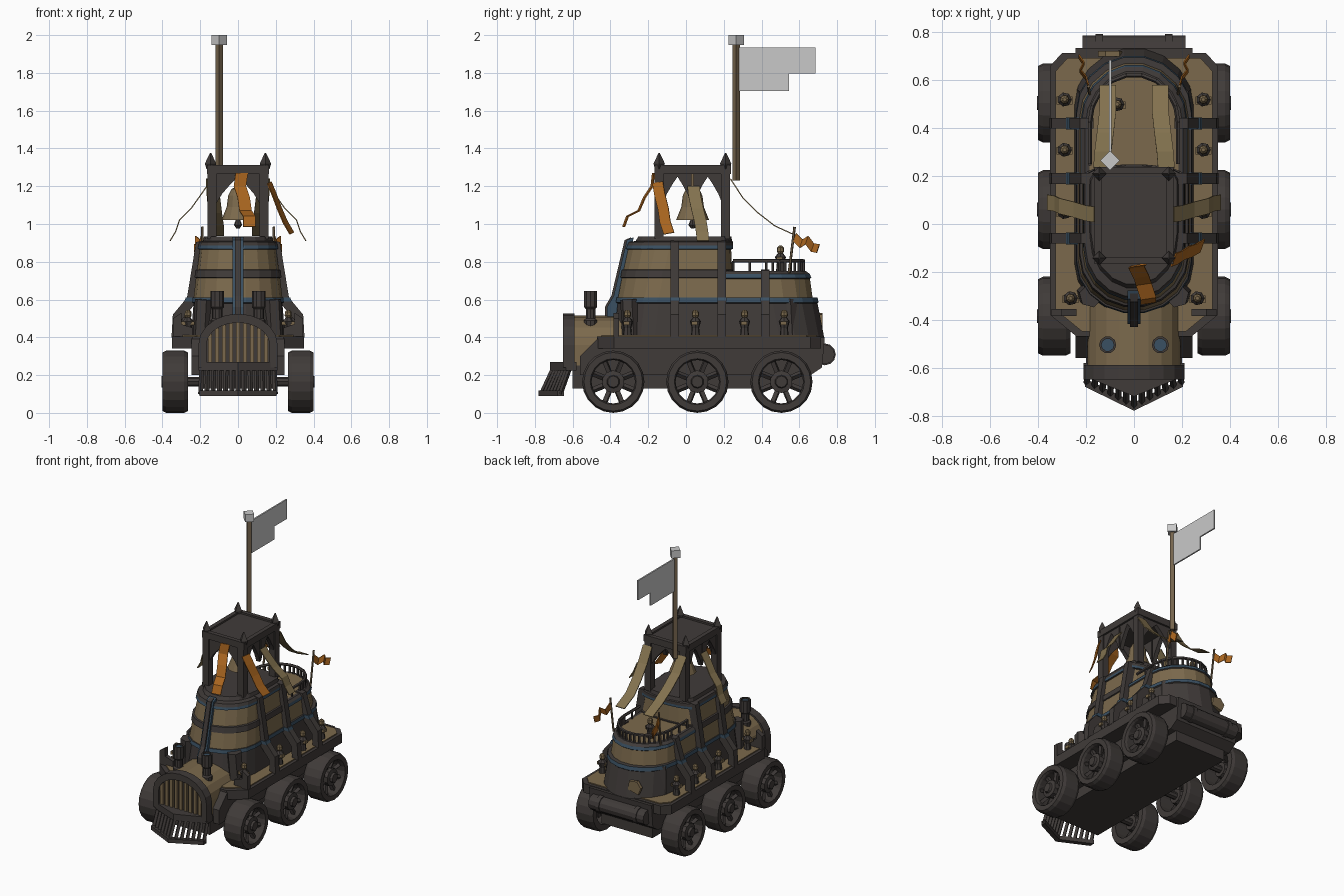
import bpy, bmesh, math
from mathutils import Vector, Matrix

if "Cube" in bpy.data.objects:
    bpy.data.objects.remove(bpy.data.objects["Cube"])

def colour(name, hexa):
    m = bpy.data.materials.new(name)
    c = [int(hexa[i:i + 2], 16) / 255 for i in (0, 2, 4)]
    m.diffuse_color = [(v / 12.92 if v < .04 else ((v + .055) / 1.055) ** 2.4) for v in c] + [1]
    m.use_nodes = True
    m.node_tree.nodes["Principled BSDF"].inputs["Base Color"].default_value = m.diffuse_color
    return m

DARK = colour("dark iron", "403b39")
TAN = colour("tan plate", "7b694c")
BLUE = colour("blue trim", "3a5062")
ORANGE = colour("orange cloth", "a9651f")
BROWN = colour("pole wood", "75644c")
GREY = colour("light grey", "c9c9c9")
CLOTH = colour("faded cloth", "83724f")

def make(name, verts, faces, mats, ids=None):
    me = bpy.data.meshes.new(name)
    me.from_pydata([tuple(v) for v in verts], [], faces)
    for m in (mats if isinstance(mats, list) else [mats]):
        me.materials.append(m)
    if ids:
        for p, i in zip(me.polygons, ids):
            p.material_index = i
    bm = bmesh.new()
    bm.from_mesh(me)
    bmesh.ops.recalc_face_normals(bm, faces=bm.faces)
    bm.to_mesh(me)
    bm.free()
    ob = bpy.data.objects.new(name, me)
    bpy.context.collection.objects.link(ob)
    return ob

def prism(name, pts, axis, a, b, mat):
    put = {'x': lambda p, t: (t, p[0], p[1]), 'y': lambda p, t: (p[0], t, p[1]),
           'z': lambda p, t: (p[0], p[1], t)}[axis]
    n = len(pts)
    faces = [list(range(n)), list(range(n, 2 * n))]
    faces += [[i, (i + 1) % n, (i + 1) % n + n, i + n] for i in range(n)]
    return make(name, [put(p, t) for t in (a, b) for p in pts], faces, mat)

def box(name, x, y, z, mat):
    return prism(name, [(x[0], y[0]), (x[1], y[0]), (x[1], y[1]), (x[0], y[1])], 'z', z[0], z[1], mat)

def lathe(name, prof, n, mat, mtx=Matrix(), closed=False):
    # profile of (radius, height) turned about local z
    k = len(prof)
    verts = [mtx @ Vector((r * math.cos(2 * math.pi * i / n), r * math.sin(2 * math.pi * i / n), z))
             for i in range(n) for r, z in prof]
    faces = [[i * k + j, (i + 1) % n * k + j, (i + 1) % n * k + (j + 1) % k, i * k + (j + 1) % k]
             for i in range(n) for j in range(k if closed else k - 1)]
    if not closed:
        faces += [[i * k for i in range(n)], [i * k + k - 1 for i in range(n)]]
    return make(name, verts, faces, mat)

def bar(name, p, q, r, mat, n=6, r2=None):
    p, q = Vector(p), Vector(q)
    d = q - p
    mtx = Matrix.Translation(p) @ d.to_track_quat('Z', 'Y').to_matrix().to_4x4()
    return lathe(name, [(r, 0), (r if r2 is None else r2, d.length)], n, mat, mtx)

def ribbon(name, pts, wide, mat, th=.006):
    # cloth strip: path points, width vector, thin solid
    w = Vector(wide) / 2
    verts = [Vector(p) + s * w for p in pts for s in (-1, 1)]
    faces = [[2 * i, 2 * i + 1, 2 * i + 3, 2 * i + 2] for i in range(len(pts) - 1)]
    ob = make(name, verts, faces, mat)
    mod = ob.modifiers.new("thickness", 'SOLIDIFY')
    mod.thickness, mod.offset = th, 0

def plan(hw, yf, yb, df, db, n=9):
    pts = [(hw * math.cos(math.pi * i / n), yf + df - df * math.sin(math.pi * i / n)) for i in range(n + 1)]
    return pts + [(-hw * math.cos(math.pi * i / n), yb - db + db * math.sin(math.pi * i / n)) for i in range(n + 1)]

def loft(name, levels, ids, mats, df, db):
    # levels of (z, half width, front, back); ids colour each band, the last one the top
    rings = [[(x, y, z) for x, y in plan(hw, a, b, df, db)] for z, hw, a, b in levels]
    n = len(rings[0])
    faces, fid = [], []
    for k in range(len(rings) - 1):
        for i in range(n):
            faces.append([k * n + i, k * n + (i + 1) % n, (k + 1) * n + (i + 1) % n, (k + 1) * n + i])
            fid.append(ids[k])
    faces += [list(range(n)), list(range((len(rings) - 1) * n, len(rings) * n))]
    return make(name, [v for r in rings for v in r], faces, mats, fid + [ids[0], ids[-1]])

# Chassis and running deck
prism("chassis", [(-.56, .2), (-.56, .3), (-.46, .4), (.735, .4), (.72, .24), (.66, .2)], 'x', -.245, .245, DARK)
box("underbody", (-.2, .2), (-.6, .66), (.13, .25), DARK)
def deck_shape(o):
    h = [(.35 - o, .66 - o), (.30 - o, .715 - o)]
    f = [(.24 - o, -.47 + o), (.35 - o, -.38 + o)]
    half = f + h
    return half + [(-x, y) for x, y in reversed(half)]
prism("deck", deck_shape(0), 'z', .34, .405, DARK)
prism("deck_planks", deck_shape(.022), 'z', .40, .412, TAN)

# Wheels with spokes, hubs and axles
for n, wy in enumerate((-.385, .06, .505)):
    bar("axle_%d" % n, (-.3, wy, .165), (.3, wy, .165), .025, DARK, 8)
    for s in (-1, 1):
        mtx = Matrix.Translation((s * .265, wy, .165)) @ Matrix.Rotation(s * math.pi / 2, 4, 'Y')
        lathe("wheel_rim", [(.155, 0), (.165, .02), (.165, .115), (.155, .135), (.122, .135), (.115, .12), (.115, 0)],
              20, DARK, mtx, True)
        lathe("wheel_hub", [(.05, .03), (.06, .09), (.06, .12), (.035, .125), (.03, .14)], 10, DARK, mtx)
        for k in range(8):
            a = math.pi * (k + .5) / 4
            c, d = math.cos(a), math.sin(a)
            bar("wheel_spoke", (s * .345, wy + .04 * c, .165 + .04 * d),
                (s * .365, wy + .13 * c, .165 + .13 * d), .016, DARK, 4)

# Hull, rear cabin and tower
loft("lower_hull", [(.40, .25, -.385, .735), (.58, .235, -.365, .70), (.585, .243, -.375, .705),
                    (.61, .24, -.37, .70), (.612, .22, -.35, .67)], [0, 0, 1, 0, 0], [DARK, BLUE], .22, .24)
loft("rear_cabin", [(.60, .23, -.1, .675), (.71, .218, -.1, .66), (.715, .224, -.1, .667), (.735, .22, -.1, .66),
                    (.75, .205, -.1, .64), (.75, .185, -.1, .62)], [0, 1, 2, 1, 1, 0], [TAN, DARK, BLUE], .1, .24)
loft("tower", [(.60, .236, -.365, .25), (.715, .223, -.343, .245), (.718, .23, -.35, .25), (.757, .226, -.343, .25),
               (.76, .216, -.333, .245), (.865, .202, -.31, .24), (.868, .212, -.32, .25), (.885, .21, -.315, .25),
               (.905, .205, -.305, .25), (.91, .185, -.27, .245), (.935, .18, -.255, .24)],
     [0, 1, 1, 1, 0, 1, 2, 1, 1, 1, 1], [TAN, DARK, BLUE], .22, .06)
prism("hull_patch", [(-.13, .44), (-.05, .46), (-.06, .52), (-.12, .53), (-.15, .49)], 'y', .70, .722, TAN)

# Buttresses arching out to the deck edge
for s in (-1, 1):
    for by, low in ((-.06, 0), (.19, 0), (.42, 1)):
        top = [(.17, .76), (.225, .755)] if low else [(.16, .915), (.222, .905)]
        pts = top + [(.27, .61), (.345, .52), (.352, .40), (.305, .40), (.30, .49), (.225, .58)]
        prism("buttress", [(s * x, z) for x, z in pts], 'y', by - .022, by + .022, DARK)
        prism("buttress_trim", [(s * x, z) for x, z in [(.2, .612), (.276, .612), (.285, .59), (.2, .59)]],
              'y', by - .025, by + .025, BLUE)
    for py in (-.34, .6):
        bar("hull_rib", (s * .19, py + .1 * (py < 0) - .05, .41), (s * .18, py + .1 * (py < 0) - .06, .6), .05, DARK, 6)
    prism("front_shoulder", [(s * .24, .40), (s * .345, .40), (s * .345, .50), (s * .30, .53), (s * .30, .47), (s * .24, .45)],
          'y', -.385, -.355, DARK)
rib = [(-.29, .93), (-.325, .915), (-.395, .62), (-.43, .56), (-.43, .50), (-.34, .50)]
prism("front_rib", rib, 'x', -.016, .016, DARK)
prism("front_rib_trim", [(y + .012, z) for y, z in rib], 'x', -.028, .028, BLUE)

# Boiler, grille and stacks
def arch(w, z0, z1, z2, n=10):
    return [(w, z0)] + [(w * math.cos(math.pi * i / n), z1 + (z2 - z1) * math.sin(math.pi * i / n))
                        for i in range(n + 1)] + [(-w, z0)]
prism("boiler", arch(.195, .24, .36, .515), 'y', -.62, -.30, TAN)
prism("grille_back", arch(.175, .25, .36, .50), 'y', -.628, -.60, DARK)
prism("grille_frame", arch(.21, .24, .36, .525) + arch(.168, .24, .36, .478)[::-1], 'y', -.65, -.59, DARK)
for i in range(-4, 5):
    x = i * .037
    zt = .36 + .118 * math.sqrt(max(0, 1 - (x / .17) ** 2))
    box("grille_bar", (x - .011, x + .011), (-.642, -.62), (.25, zt), TAN)
for s in (-1, 1):
    mtx = Matrix.Translation((s * .11, -.505, 0))
    lathe("smoke_stack", [(.036, .44), (.036, .49), (.027, .5), (.027, .55), (.036, .56), (.036, .645), (.026, .645),
                          (.026, .63)], 10, DARK, mtx)
    lathe("stack_glow", [(.026, .62), (.026, .634)], 10, BLUE, mtx)

# Slatted plough at the front
def vee(w, y0, tip, d):
    return [(-w, y0), (0, tip), (w, y0), (w, y0 + d), (0, tip + d), (-w, y0 + d)]
prism("plough_top", [(-.21, -.58), (-.21, -.635), (0, -.72), (.21, -.635), (.21, -.58)], 'z', .225, .27, DARK)
prism("plough_bottom", vee(.205, -.68, -.78, .035), 'z', .09, .118, DARK)
for i in range(-6, 7):
    t = abs(i) / 6
    bar("plough_slat", (i * .033, -.765 + .1 * t, .10), (i * .032, -.70 + .085 * t, .24), .013, DARK, 4)

# Rear tank
bar("rear_tank", (-.215, .735, .31), (.215, .735, .31), .052, DARK, 12)
for s in (-1, 1):
    bar("tank_band", (s * .13, .735, .31), (s * .16, .735, .31), .058, DARK, 12)

# Rear deck railing
path = [(x, y) for x, y in plan(.185, .0, .625, .05, .2)[10:]]
path = [(-.185, .25)] + [(x, y) for x, y in path] + [(.185, .25)]
path = [(.185, .25)] + sorted([p for p in path if p[1] > .3], key=lambda p: -p[0]) + [(-.185, .25)]
for a, b in zip(path, path[1:]):
    bar("rail_top", (*a, .805), (*b, .805), .01, DARK, 5)
    bar("rail_post", (*b, .74), (*b, .805), .008, DARK, 5)
    m = ((a[0] + b[0]) / 2, (a[1] + b[1]) / 2)
    bar("rail_post", (*m, .74), (*m, .805), .008, DARK, 5)

# Belfry: posts, pointed arches, roof and finials
for x in (-.137, .137):
    for y in (-.142, .21):
        box("belfry_post", (x - .024, x + .024), (y - .024, y + .024), (.92, 1.28), DARK)
        lathe("roof_finial", [(.022, 1.29), (.03, 1.32), (.004, 1.375)], 4, DARK, Matrix.Translation((x * 1.06, y, 0)))
def brace(c, e):
    # quarter of a pointed arch from springing e to peak c
    d = c - e
    return [(e, 1.10), (e, 1.28), (c, 1.28), (c, 1.25), (e + .7 * d, 1.215), (e + .3 * d, 1.16)]
for e in (-.12, .12):
    for y in (-.142, .21):
        prism("end_arch", brace(0, e), 'y', y - .015, y + .015, DARK)
for x in (-.137, .137):
    for c, e in ((-.045, -.125), (-.045, .03), (.115, .04), (.115, .195)):
        prism("side_arch", brace(c, e), 'x', x - .015, x + .015, DARK)
box("roof", (-.165, .165), (-.168, .238), (1.265, 1.30), DARK)
for s in (-1, 1):
    box("roof_rim", (s * .135, s * .165), (-.168, .238), (1.29, 1.312), DARK)
    y = .035 + s * .188
    box("roof_rim", (-.165, .165), (y - .015, y + .015), (1.29, 1.312), DARK)
lathe("bell", [(.088, 1.02), (.08, 1.04), (.06, 1.09), (.052, 1.15), (.035, 1.185), (.015, 1.195), (.015, 1.27)],
      12, TAN, Matrix.Translation((0, .035, 0)))
lathe("bell_clapper", [(.008, 1.03), (.022, .995), (.008, .975)], 8, DARK, Matrix.Translation((0, .035, 0)))

# Cloth streamers
ribbon("front_streamer", [(.02, -.172, 1.27), (.01, -.18, 1.2), (.03, -.22, 1.14), (.04, -.25, 1.07), (.06, -.31, 1.04),
                          (.06, -.33, .985)], (.065, .01, 0), ORANGE)
ribbon("corner_streamer", [(.165, -.15, 1.22), (.19, -.14, 1.16), (.22, -.12, 1.08), (.25, -.11, 1.01), (.285, -.09, .95)],
       (.02, .055, .01), ORANGE)
for s in (-1, 1):
    ribbon("side_streamer", [(s * .165, .04, 1.20), (s * .20, .045, 1.15), (s * .25, .06, 1.08), (s * .31, .075, 1.02),
                             (s * .33, .085, .96), (s * .36, .09, .91)], (0, .065, 0), CLOTH)
    ribbon("rear_streamer", [(s * .135, .235, 1.24), (s * .13, .30, 1.14), (s * .12, .38, 1.06), (s * .11, .47, .99),
                             (s * .11, .58, .94)], (.07, 0, 0), CLOTH)
    bar("small_flagpole", (s * .185, .545, .74), (s * .19, .575, .985), .007, BROWN, 5)
    ribbon("small_flag", [(s * .19, .575, .93), (s * .20, .61, .895), (s * .225, .64, .915), (s * .21, .67, .875),
                          (s * .23, .70, .87)], (0, .015, .045), ORANGE)

# Little crew members on deck
def crew(x, y, z):
    mtx = Matrix.Translation((x, y, z))
    lathe("crew_body", [(.024, 0), (.02, .04), (.03, .075), (.014, .095)], 7, DARK, mtx)
    lathe("crew_head", [(.01, .09), (.02, .105), (.018, .125), (.008, .135)], 7, TAN, mtx)
    box("crew_arms", (x - .034, x + .034), (y - .02, y + .012), (z + .055, z + .075), TAN)
for s in (-1, 1):
    for y in (-.31, .05, .31, .52):
        crew(s * (.265 if y < -.2 else .29), y, .41)
crew(-.07, .5, .75)

# Tall mast with stepped flag
bar("mast", (-.1, .265, 1.23), (-.1, .265, 1.96), .02, BROWN, 4)
bar("mast_cap", (-.1, .265, 1.947), (-.1, .265, 2.0), .041, GREY, 4)
prism("mast_flag", [(.28, 1.705), (.545, 1.705), (.545, 1.797), (.685, 1.797), (.685, 1.935), (.28, 1.935)],
      'x', -.105, -.095, GREY)
